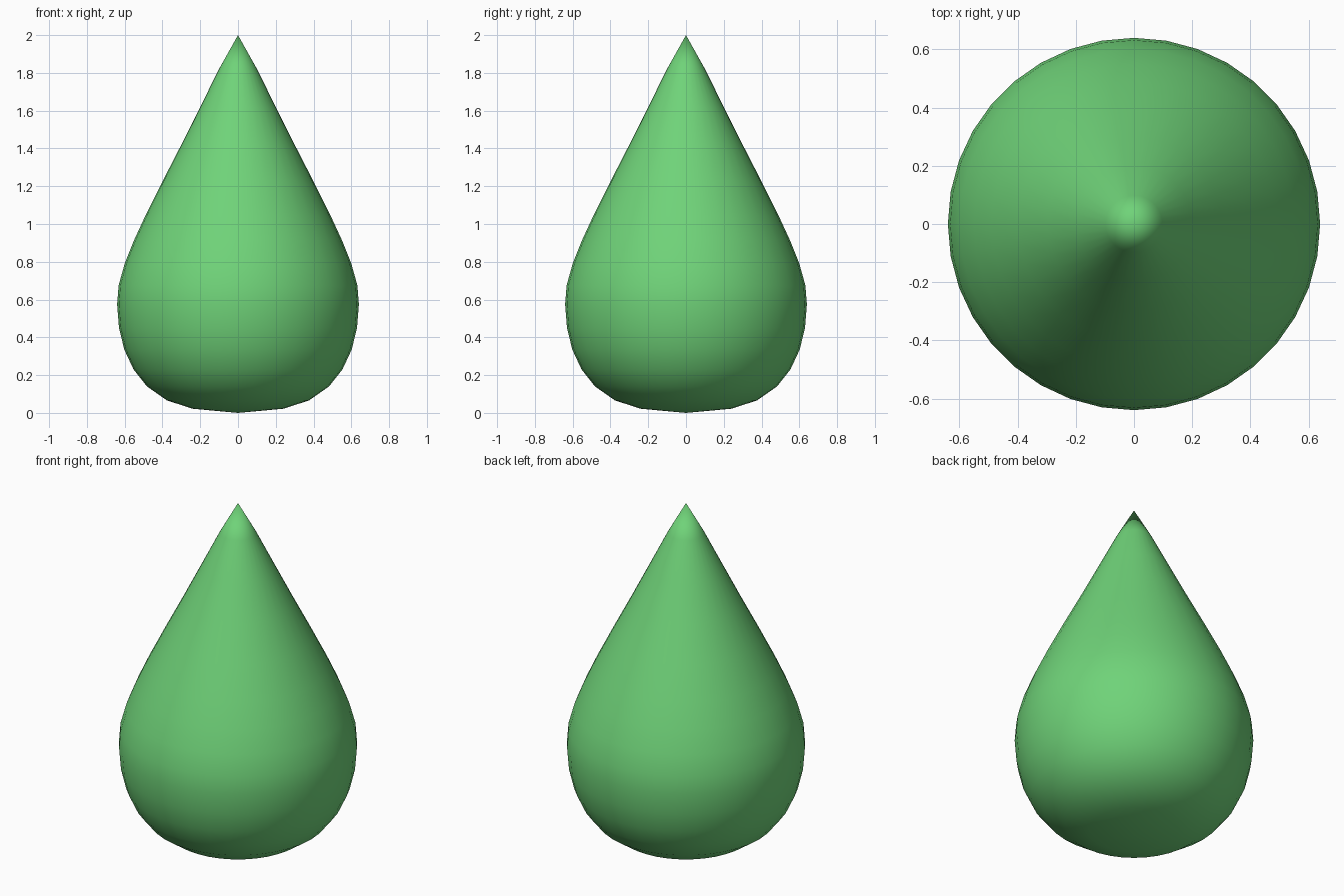
import bpy, bmesh, math

if "Cube" in bpy.data.objects:
    bpy.data.objects.remove(bpy.data.objects["Cube"])

# Half profile of the drop: (radius, height), bottom to tip
profile = [(0, 0), (0.24, 0.022), (0.376, 0.066), (0.482, 0.14), (0.553, 0.23),
           (0.602, 0.335), (0.63, 0.45), (0.64, 0.575), (0.632, 0.675),
           (0.6, 0.79), (0.55, 0.915), (0.49, 1.045), (0.4, 1.225),
           (0.3, 1.42), (0.2, 1.62), (0.098, 1.825), (0, 2)]

# Spin the profile around z
bm = bmesh.new()
verts = [bm.verts.new((r, 0, z)) for r, z in profile]
edges = [bm.edges.new(p) for p in zip(verts, verts[1:])]
bmesh.ops.spin(bm, geom=verts + edges, cent=(0, 0, 0), axis=(0, 0, 1),
               angle=math.tau, steps=36, use_duplicate=False)
bmesh.ops.remove_doubles(bm, verts=bm.verts[:], dist=0.0005)
bmesh.ops.recalc_face_normals(bm, faces=bm.faces[:])
for f in bm.faces:
    f.smooth = True
mesh = bpy.data.meshes.new("drop_body")
bm.to_mesh(mesh)
bm.free()
drop = bpy.data.objects.new("drop_body", mesh)
bpy.context.collection.objects.link(drop)

# Green surface
mat = bpy.data.materials.new("green")
mat.diffuse_color = (0.16, 0.65, 0.19, 1)
mat.use_nodes = True
mat.node_tree.nodes["Principled BSDF"].inputs["Base Color"].default_value = mat.diffuse_color
mesh.materials.append(mat)
